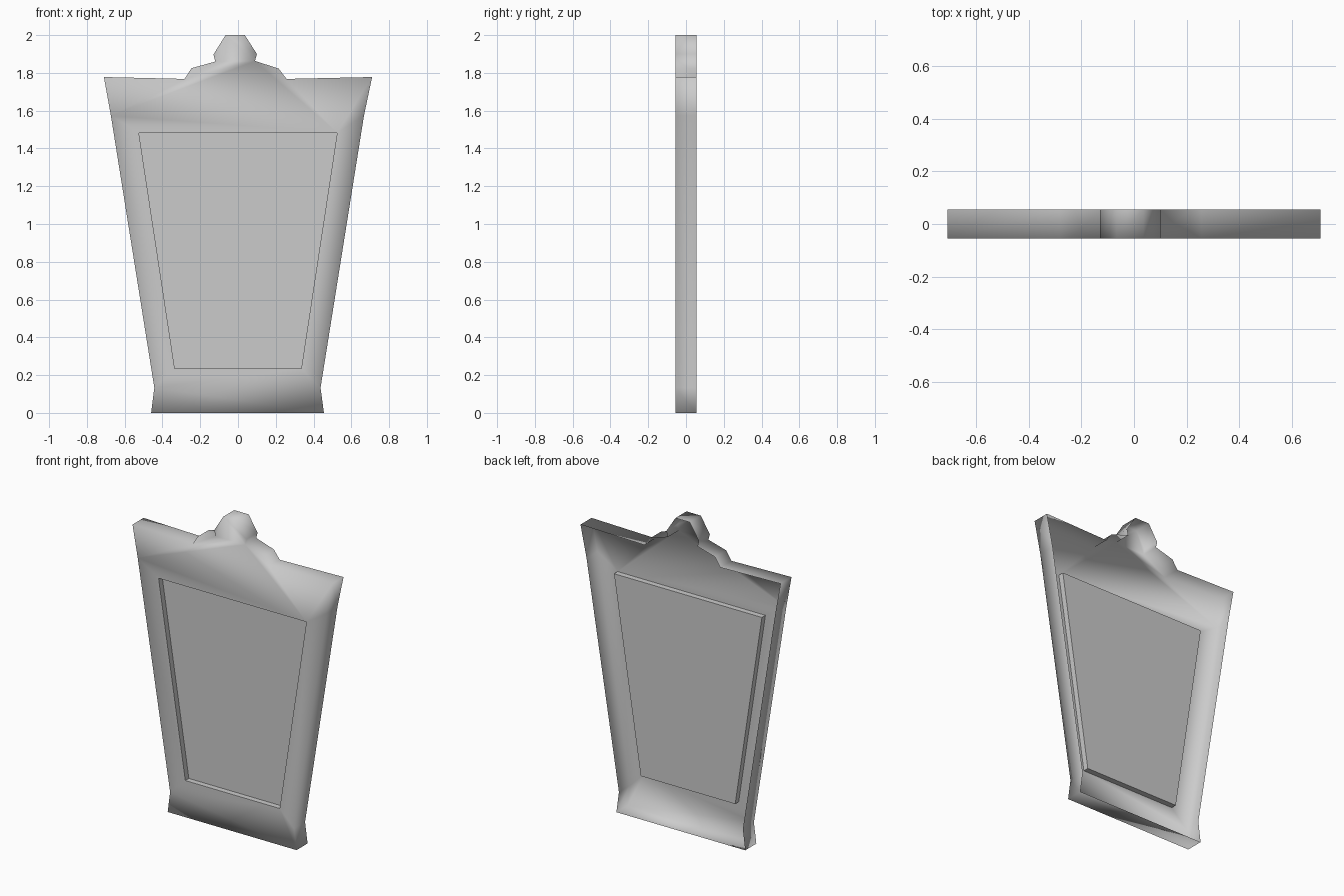
import bpy, bmesh

cube = bpy.data.objects.get("Cube")
if cube:
    bpy.data.objects.remove(cube)

HALF = 0.056      # half the depth of the shell
RECESS = 0.036    # depth of the sunken panel

grey = bpy.data.materials.new("plain grey")
grey.use_nodes = True
colour = (0.6, 0.6, 0.6, 1)
grey.diffuse_color = colour
grey.node_tree.nodes["Principled BSDF"].inputs["Base Color"].default_value = colour


def finish(name, bm, smooth):
    mesh = bpy.data.meshes.new(name)
    for f in bm.faces:
        f.smooth = smooth
    bm.to_mesh(mesh)
    bm.free()
    mesh.materials.append(grey)
    obj = bpy.data.objects.new(name, mesh)
    bpy.context.collection.objects.link(obj)
    return obj


def ring(bm, points, y):
    return [bm.verts.new((x, y, z)) for x, z in points]


def walls(bm, front, back):
    for i in range(len(front)):
        j = (i + 1) % len(front)
        bm.faces.new((front[j], front[i], back[i], back[j]))


# Outline, counter-clockwise from the lower left corner
outline = [
    (-0.46, 0), (0.455, 0), (0.437, 0.133), (0.667, 1.574), (0.71, 1.778),
    # stepped crest with a small knob
    (0.257, 1.768), (0.215, 1.823), (0.09, 1.863), (0.1, 1.9), (0.036, 2.0),
    (-0.066, 2.0), (-0.13, 1.897), (-0.12, 1.86), (-0.246, 1.825), (-0.283, 1.768),
    (-0.71, 1.778), (-0.673, 1.574), (-0.443, 0.133),
]
opening = [(-0.335, 0.235), (0.335, 0.235), (0.525, 1.483), (-0.525, 1.483)]

# Frame: flat front around the opening, with rounded-looking outer walls and open back
bm = bmesh.new()
front = ring(bm, outline, -HALF)
back = ring(bm, outline, HALF)
low_l, low_r, top_r, top_l = ring(bm, opening, -HALF)
walls(bm, front, back)
bm.faces.new((front[0], front[1], front[2], low_r, low_l, front[-1]))
bm.faces.new((front[2], front[3], top_r, low_r))
bm.faces.new(front[3:-1] + [top_l, top_r])
bm.faces.new((front[-2], front[-1], low_l, top_l))
finish("frame", bm, True)

# Sunken panel with its short side walls
bm = bmesh.new()
rim = ring(bm, opening, -HALF)
floor = ring(bm, opening, -HALF + RECESS)
walls(bm, floor, rim)
bm.faces.new(floor)
finish("recessed_panel", bm, False)
